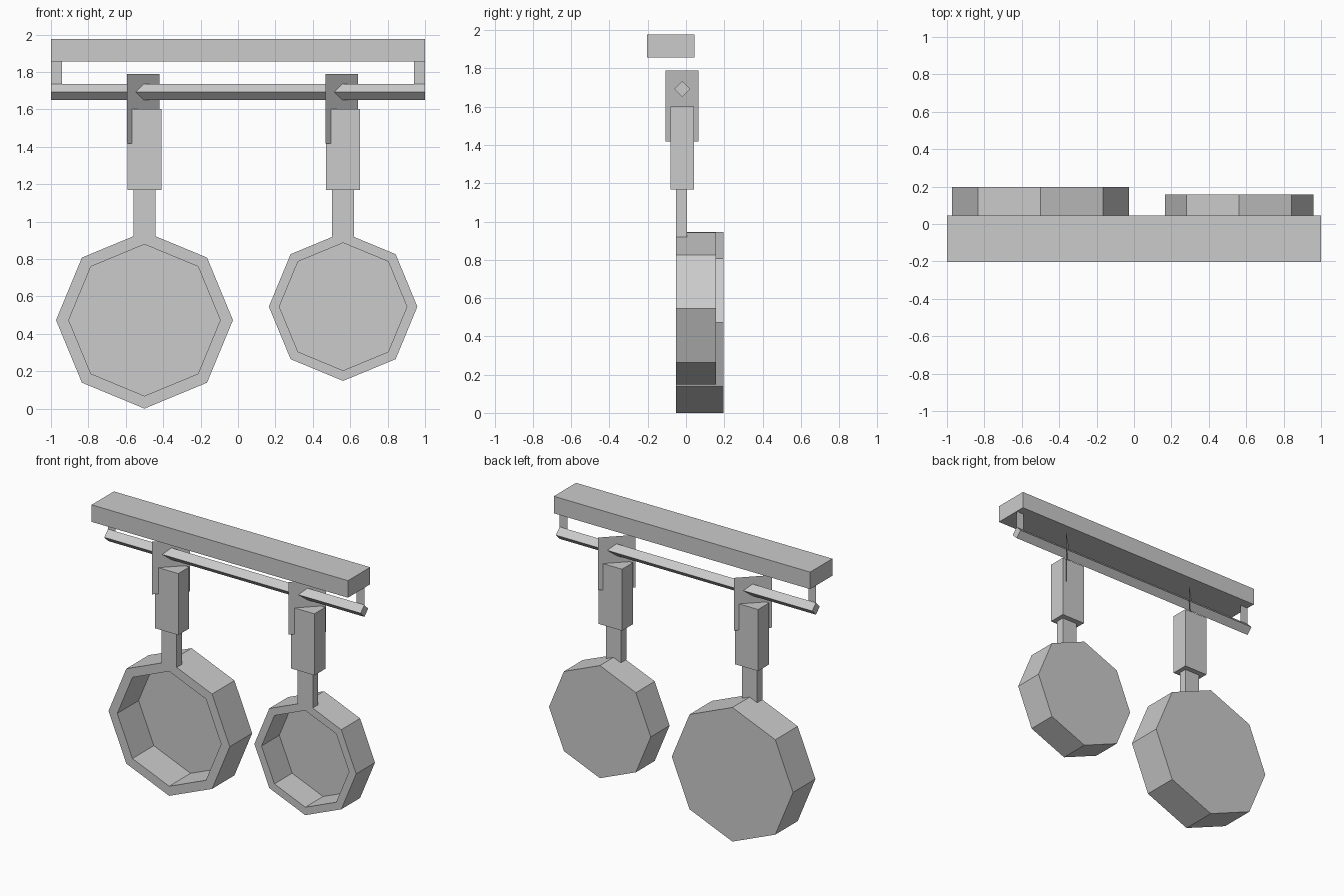
import bpy, bmesh, math
from mathutils import Vector

if "Cube" in bpy.data.objects:
    bpy.data.objects.remove(bpy.data.objects["Cube"], do_unlink=True)

grey = bpy.data.materials.new("plain_grey")
grey.use_nodes = True
colour = (0.6, 0.6, 0.6, 1)
grey.diffuse_color = colour
grey.node_tree.nodes["Principled BSDF"].inputs["Base Color"].default_value = colour


def finish(name, bm, closed=True):
    if closed:
        bmesh.ops.recalc_face_normals(bm, faces=bm.faces)
    mesh = bpy.data.meshes.new(name)
    bm.to_mesh(mesh)
    bm.free()
    mesh.materials.append(grey)
    obj = bpy.data.objects.new(name, mesh)
    bpy.context.collection.objects.link(obj)
    return obj


def box(name, x, y, z):
    """Box from (low, high) ranges."""
    bm = bmesh.new()
    bmesh.ops.create_cube(bm, size=1)
    for v in bm.verts:
        v.co = [r[0] + (c + 0.5) * (r[1] - r[0]) for c, r in zip(v.co, (x, y, z))]
    return finish(name, bm)


def sheet(name, start, end, z):
    """Upright single-face plate between two (x, y) points."""
    bm = bmesh.new()
    corners = [(*start, z[0]), (*end, z[0]), (*end, z[1]), (*start, z[1])]
    bm.faces.new([bm.verts.new(c) for c in corners])
    return finish(name, bm, closed=False)


def ring(bm, centre, radius, y, sides):
    return [bm.verts.new((centre[0] + radius * math.sin(math.tau * i / sides), y,
                          centre[1] + radius * math.cos(math.tau * i / sides)))
            for i in range(sides)]


def pan(name, centre, outer, inner, front, back, sides=8):
    """Eight-sided dish opening to the front."""
    bm = bmesh.new()
    floor = back - 0.012
    loops = [ring(bm, centre, r, y, sides) for r, y in
             ((outer, back), (outer, front), (inner, front), (inner, floor))]
    for a, b in zip(loops, loops[1:]):
        for i in range(sides):
            j = (i + 1) % sides
            bm.faces.new((a[i], a[j], b[j], b[i]))
    bm.faces.new(loops[0])
    bm.faces.new(loops[-1])
    return finish(name, bm)


# Rack: top beam, hanging brackets and diamond rod
box("top_beam", (-1, 1), (-0.203, 0.045), (1.856, 1.976))
rod_y, rod_z = -0.02, 1.693
for side, label in ((-1, "right"), (1, "left")):
    inner_x, outer_x = sorted((side * 0.94, side))
    sheet(label + "_bracket", (inner_x, rod_y), (outer_x, rod_y), (rod_z, 1.856))

bm = bmesh.new()
ends = []
for x in (-1, 1):
    end = ring(bm, (0, 0), 0.042, 0, 4)
    for v in end:
        v.co = Vector((x, rod_y + v.co.x, rod_z + v.co.z))
    bm.faces.new(end)
    ends.append(end)
for i in range(4):
    j = (i + 1) % 4
    bm.faces.new((ends[0][i], ends[0][j], ends[1][j], ends[1][i]))
finish("hanging_rod", bm)

# Hanging pans: label, centre x, centre z, outer and inner radius, back
pans = (("large", -0.5, 0.473, 0.473, 0.405, 0.197),
        ("small", 0.562, 0.545, 0.397, 0.341, 0.157))
front = -0.053
for label, x, z, outer, inner, back in pans:
    pan(label + "_pan", (x, z), outer, inner, front, back)
    box(label + "_neck", (x - 0.059, x + 0.059), (front, 0.005), (0.92, 1.17))
    box(label + "_handle", (x - 0.092, x + 0.09), (-0.08, 0.042), (1.168, 1.602))
    # Diagonal hook plate over the rod
    sheet(label + "_hook", (x - 0.094, -0.108), (x + 0.08, 0.065), (1.417, 1.788))
